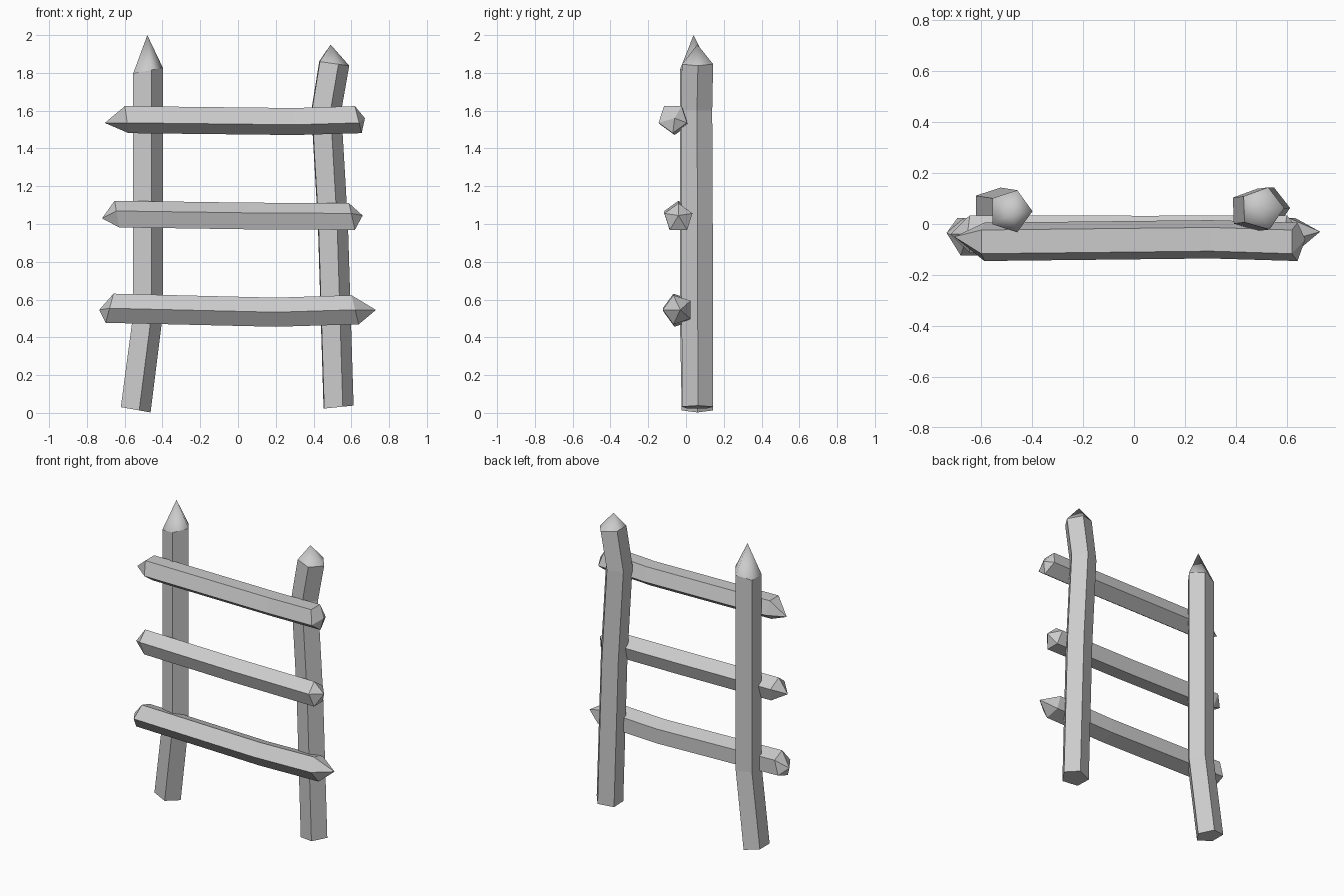
import bpy
import bmesh
from math import cos, sin, radians
from mathutils import Vector

cube = bpy.data.objects.get("Cube")
if cube:
    bpy.data.objects.remove(cube)

grey = bpy.data.materials.new("weathered_grey")
grey.use_nodes = True
grey.diffuse_color = (0.6, 0.6, 0.6, 1)
grey.node_tree.nodes["Principled BSDF"].inputs["Base Color"].default_value = (0.6, 0.6, 0.6, 1)

SIDES = 5


def log(name, upright, radius, phase, stations, start_tip=None, end_tip=None):
    """Five-sided log through stations of (centre, end slant); tips close the ends."""
    bm = bmesh.new()
    rings = []
    for centre, slant in stations:
        ring = []
        for i in range(SIDES):
            a = radians(phase + i * 360 / SIDES)
            u, v = radius * cos(a), radius * sin(a)
            offset = (u, v, slant * u) if upright else (slant * v, u, v)
            ring.append(bm.verts.new(Vector(centre) + Vector(offset)))
        rings.append(ring)
    # Flat sides
    for low, high in zip(rings, rings[1:]):
        for i in range(SIDES):
            j = (i + 1) % SIDES
            bm.faces.new((low[i], low[j], high[j], high[i]))
    # Sawn or pointed ends
    for ring, tip in ((rings[0], start_tip), (rings[-1], end_tip)):
        if tip is None:
            bm.faces.new(ring)
            continue
        point = bm.verts.new(tip)
        for i in range(SIDES):
            face = bm.faces.new((ring[i], ring[(i + 1) % SIDES], point))
            face.smooth = upright
    bmesh.ops.recalc_face_normals(bm, faces=bm.faces[:])
    mesh = bpy.data.meshes.new(name)
    bm.to_mesh(mesh)
    bm.free()
    mesh.materials.append(grey)
    bpy.context.collection.objects.link(bpy.data.objects.new(name, mesh))


# Crooked uprights with sharpened tops
log("right_post", True, 0.087, 0,
    [((-0.55, 0.06, 0.018), -0.18), ((-0.485, 0.05, 0.52), 0), ((-0.485, 0.05, 1.81), 0.2)],
    end_tip=(-0.48, 0.04, 2.0))
log("left_post", True, 0.087, 2,
    [((0.525, 0.06, 0.03), 0.1), ((0.495, 0.058, 1.0), 0),
     ((0.46, 0.055, 1.6), 0), ((0.502, 0.06, 1.85), -0.14)],
    end_tip=(0.49, 0.06, 1.95))

# Slightly bowed rails, pointed at both ends
log("top_rail", False, 0.079, 270,
    [((-0.59, -0.07, 1.56), -0.14), ((0.3, -0.06, 1.55), 0), ((0.635, -0.07, 1.56), -0.25)],
    (-0.705, -0.05, 1.535), (0.672, -0.06, 1.56))
log("middle_rail", False, 0.078, 90,
    [((-0.64, -0.04, 1.045), -0.17), ((0.05, -0.042, 1.035), 0), ((0.605, -0.04, 1.032), -0.22)],
    (-0.72, -0.04, 1.03), (0.66, -0.04, 1.045))
log("bottom_rail", False, 0.081, 180,
    [((-0.68, -0.042, 0.554), 0.27), ((0.2, -0.036, 0.533), 0), ((0.62, -0.042, 0.546), -0.25)],
    (-0.735, -0.035, 0.545), (0.73, -0.03, 0.545))
